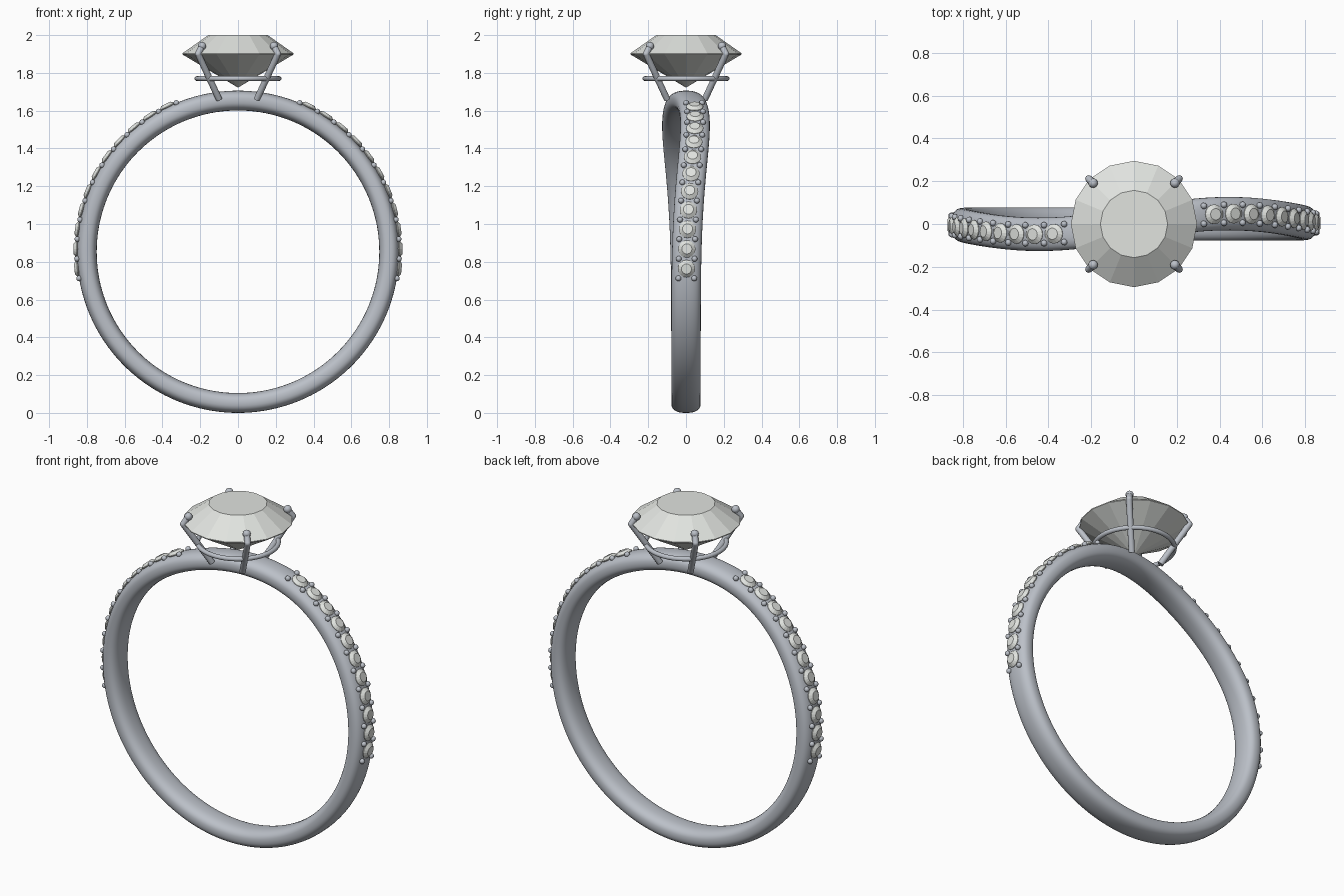
import bpy, bmesh, math
from mathutils import Matrix, Vector

if "Cube" in bpy.data.objects:
    bpy.data.objects.remove(bpy.data.objects["Cube"])

CZ = 0.853          # height of the ring centre
MID_R = 0.8005      # centre-line radius of the band
HALF_T = 0.0525     # half thickness of the band
HALF_W = 0.078      # half width of the band


def material(name, rgb):
    m = bpy.data.materials.new(name)
    m.diffuse_color = (*rgb, 1.0)
    m.use_nodes = True
    m.node_tree.nodes["Principled BSDF"].inputs["Base Color"].default_value = m.diffuse_color
    return m


METAL = material("silver_metal", (0.50, 0.53, 0.58))
GEM = material("pale_gem", (0.75, 0.77, 0.74))


def finish(bm, name, mat, smooth):
    bmesh.ops.recalc_face_normals(bm, faces=bm.faces)
    for f in bm.faces:
        f.smooth = smooth
    for e in bm.edges:
        if len(e.link_faces) == 2 and e.calc_face_angle(0) > math.radians(40):
            e.smooth = False
    me = bpy.data.meshes.new(name)
    bm.to_mesh(me)
    bm.free()
    me.materials.append(mat)
    ob = bpy.data.objects.new(name, me)
    bpy.context.collection.objects.link(ob)
    return ob


def sway(a):
    # sideways drift of the band, strongest near the shoulders
    return 0.135 * math.sin(a) * ((1 + math.cos(a)) / 2) ** 5


def on_band(a, r, side=0.0):
    return Vector((r * math.sin(a), sway(a) + side, CZ + r * math.cos(a)))


def add_loft(bm, rings, sides, mat):
    # rings of (radius, height); radius 0 gives a point
    rows = []
    for r, z in rings:
        n = 1 if r == 0 else sides
        rows.append([bm.verts.new(mat @ Vector((r * math.cos(2 * math.pi * i / sides),
                                                r * math.sin(2 * math.pi * i / sides), z)))
                     for i in range(n)])
    for lo, hi in zip(rows, rows[1:]):
        for i in range(sides):
            j = (i + 1) % sides
            if len(lo) == 1:
                bm.faces.new((lo[0], hi[j], hi[i]))
            else:
                bm.faces.new((lo[i], lo[j], hi[j], hi[i]))
    bm.faces.new(rows[-1])


def add_rod(bm, a, b, r):
    d = b - a
    m = Matrix.Translation((a + b) / 2) @ d.to_track_quat('Z', 'Y').to_matrix().to_4x4()
    bmesh.ops.create_cone(bm, cap_ends=True, segments=16, radius1=r, radius2=r,
                          depth=d.length, matrix=m)


def add_ball(bm, p, r, u=16, v=10):
    bmesh.ops.create_uvsphere(bm, u_segments=u, v_segments=v, radius=r,
                              matrix=Matrix.Translation(p))


def sweep(bm, n, m, point):
    # closed grid swept round in both directions
    vs = [[bm.verts.new(point(2 * math.pi * i / n, 2 * math.pi * j / m))
           for j in range(m)] for i in range(n)]
    for i in range(n):
        for j in range(m):
            bm.faces.new((vs[i][j], vs[(i + 1) % n][j],
                          vs[(i + 1) % n][(j + 1) % m], vs[i][(j + 1) % m]))


# Band with a rounded cross-section
def band_point(a, t):
    c, s = math.cos(t), math.sin(t)
    p = 2 / 2.5
    w = math.copysign(abs(c) ** p, c) * HALF_W
    h = math.copysign(abs(s) ** p, s) * HALF_T
    return on_band(a, MID_R + h, w)


bm = bmesh.new()
sweep(bm, 160, 32, band_point)
finish(bm, "band", METAL, True)

# Small stones along both shoulders
bm = bmesh.new()
for sgn in (-1, 1):
    for k in range(11):
        a = sgn * math.radians(26 + 7 * k)
        m = Matrix.Translation(on_band(a, 0.853)) @ Matrix.Rotation(a, 4, 'Y')
        add_loft(bm, [(0, -0.035), (0.046, 0), (0.046, 0.003), (0.027, 0.018)], 16, m)
finish(bm, "shoulder_stones", GEM, False)

# Beads holding the small stones
bm = bmesh.new()
for sgn in (-1, 1):
    for k in range(12):
        a = sgn * math.radians(22.5 + 7 * k)
        for side in (-0.042, 0.042):
            add_ball(bm, on_band(a, 0.853, side), 0.015, 12, 8)
finish(bm, "shoulder_beads", METAL, True)

# Large centre stone
bm = bmesh.new()
add_loft(bm, [(0, 1.722), (0.295, 1.898), (0.295, 1.903), (0.157, 2.0)], 16, Matrix())
finish(bm, "centre_stone", GEM, False)

# Four bent prongs
bm = bmesh.new()
for sx in (-1, 1):
    for sy in (-1, 1):
        pts = [Vector((sx * q, sy * q, z))
               for q, z in ((0.1, 1.66), (0.211, 1.9), (0.191, 1.942))]
        for a, b in zip(pts, pts[1:]):
            add_rod(bm, a, b, 0.017)
        add_ball(bm, pts[1], 0.017)
        add_ball(bm, pts[2], 0.022)
finish(bm, "prongs", METAL, True)

# Gallery ring joining the prongs
bm = bmesh.new()
sweep(bm, 64, 14, lambda a, t: Vector(((0.217 + 0.013 * math.cos(t)) * math.cos(a),
                                       (0.217 + 0.013 * math.cos(t)) * math.sin(a),
                                       1.77 + 0.013 * math.sin(t))))
finish(bm, "gallery_ring", METAL, True)
